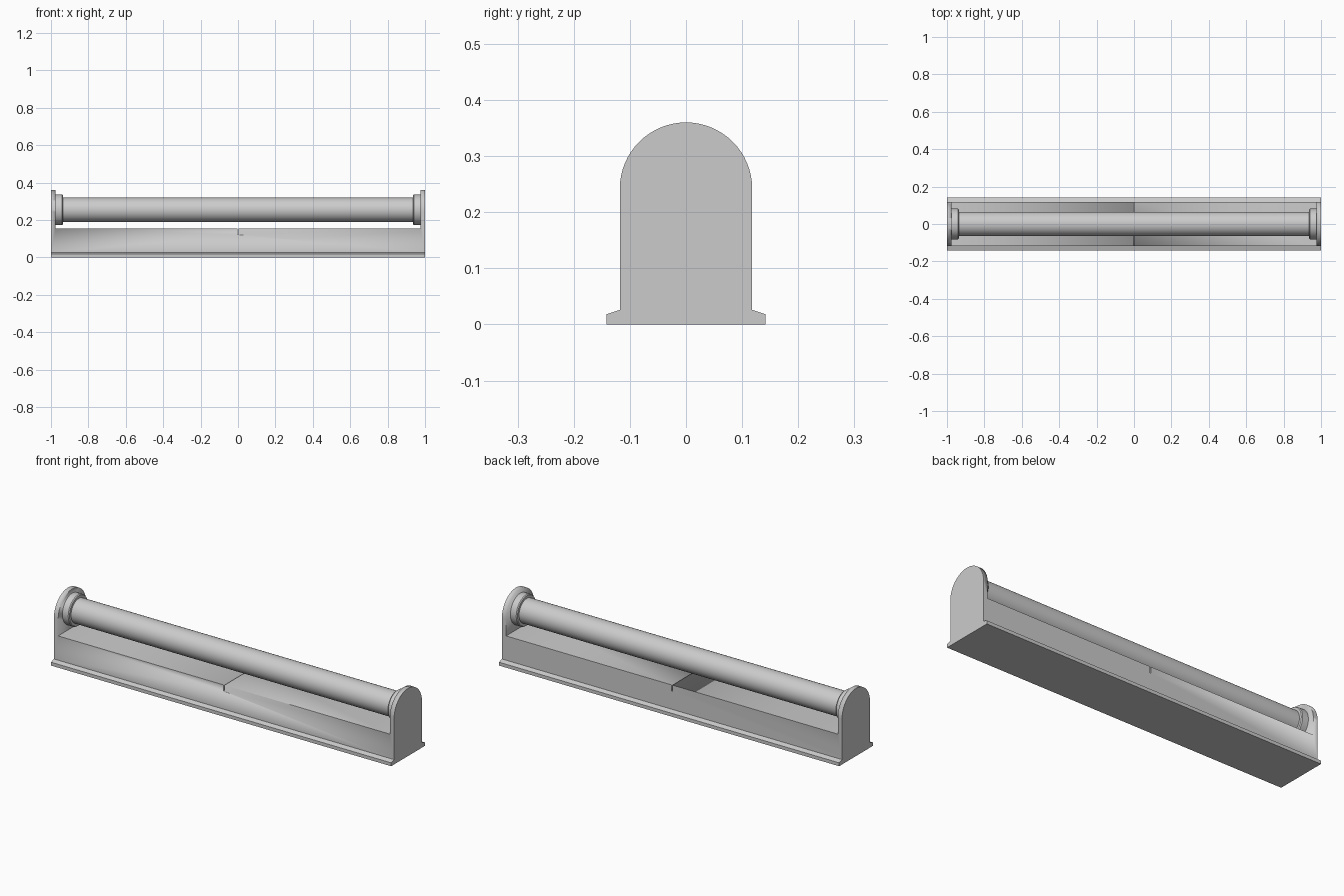
import bpy, bmesh, math
from mathutils import Matrix

if "Cube" in bpy.data.objects:
    bpy.data.objects.remove(bpy.data.objects["Cube"])

AXIS_Z = 0.255


def finish(name, bm, angle=30):
    bmesh.ops.remove_doubles(bm, verts=bm.verts, dist=1e-6)
    bmesh.ops.recalc_face_normals(bm, faces=bm.faces)
    mesh = bpy.data.meshes.new(name)
    bm.to_mesh(mesh)
    bm.free()
    obj = bpy.data.objects.new(name, mesh)
    bpy.context.collection.objects.link(obj)
    bpy.ops.object.select_all(action='DESELECT')
    obj.select_set(True)
    bpy.context.view_layer.objects.active = obj
    bpy.ops.object.shade_smooth_by_angle(angle=math.radians(angle))
    return obj


def extrude_x(name, profile, x0, x1):
    bm = bmesh.new()
    face = bm.faces.new([bm.verts.new((x0, y, z)) for y, z in profile])
    new = bmesh.ops.extrude_face_region(bm, geom=[face])['geom']
    bmesh.ops.translate(bm, vec=(x1 - x0, 0, 0),
                        verts=[v for v in new if isinstance(v, bmesh.types.BMVert)])
    return finish(name, bm)


def lathe_x(name, profile, steps=48):
    # profile points are (x, radius), turned about the tube axis
    bm = bmesh.new()
    rings = []
    for x, r in profile:
        rings.append([bm.verts.new((x, r * math.cos(2 * math.pi * i / steps),
                                    AXIS_Z + r * math.sin(2 * math.pi * i / steps)))
                      for i in range(steps)])
    for a, b in zip(rings, rings[1:]):
        for i in range(steps):
            j = (i + 1) % steps
            bm.faces.new((a[i], a[j], b[j], b[i]))
    bm.faces.new(rings[0])
    bm.faces.new(rings[-1])
    return finish(name, bm)


def cut_box(target, name, size, centre):
    bm = bmesh.new()
    bmesh.ops.create_cube(bm, size=1, matrix=Matrix.Translation(centre)
                          @ Matrix.Diagonal((*size, 1)))
    cutter = finish(name, bm)
    cutter.hide_render = True
    mod = target.modifiers.new(name, 'BOOLEAN')
    mod.operation, mod.solver, mod.object = 'DIFFERENCE', 'EXACT', cutter
    bpy.context.view_layer.objects.active = target
    bpy.ops.object.modifier_apply(modifier=name)
    bpy.data.objects.remove(cutter)


# Housing: arched end plates and flanged base in one piece
R = 0.118
arch = [(R * math.cos(math.pi * i / 32), 0.242 + R * math.sin(math.pi * i / 32))
        for i in range(33)]
outline = ([(-0.142, 0), (0.142, 0), (0.142, 0.018), (R, 0.026)] + arch
           + [(-R, 0.026), (-0.142, 0.018)])
housing = extrude_x("housing", outline, -1, 1)
cut_box(housing, "tube_opening", (1.95, 0.6, 0.4), (0, 0, 0.355))
cut_box(housing, "centre_slot", (0.006, 0.6, 0.08), (0, 0, 0.162))

# Tube and its two end collars
lathe_x("tube", [(-0.95, 0.065), (0.95, 0.065)])
for side, s in (("left", -1), ("right", 1)):
    lathe_x(side + "_collar", [(s * 0.978, 0.082), (s * 0.941, 0.082),
                               (s * 0.936, 0.078), (s * 0.936, 0.06)])
